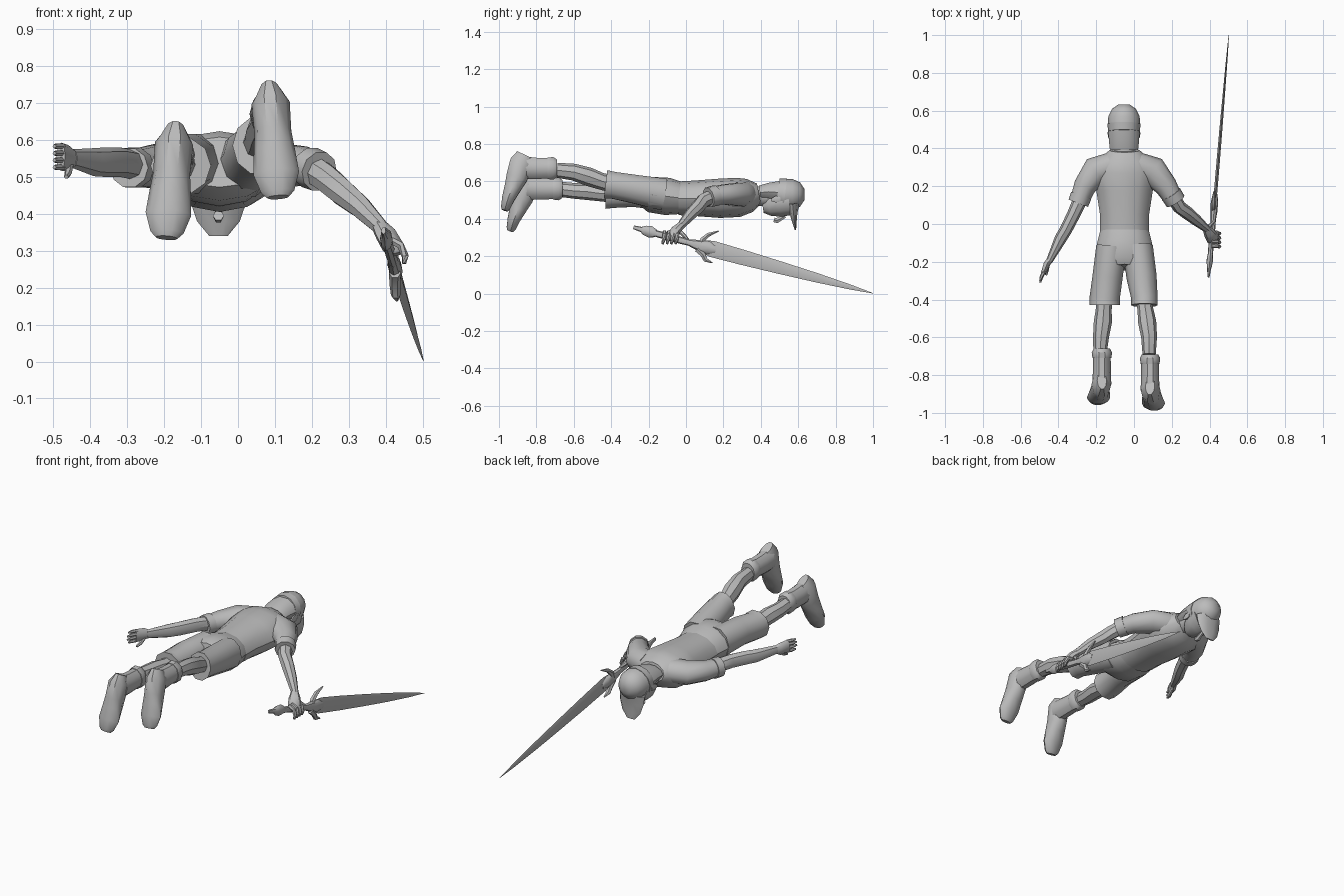
import bpy
import bmesh
import math
from mathutils import Vector

cube = bpy.data.objects.get("Cube")
if cube:
    bpy.data.objects.remove(cube, do_unlink=True)

grey = bpy.data.materials.new("plain grey")
grey.use_nodes = True
tone = (0.5, 0.5, 0.5, 1)
grey.diffuse_color = tone
grey.node_tree.nodes["Principled BSDF"].inputs["Base Color"].default_value = tone

UP = Vector((0, 0, 1))
FORWARD = Vector((0, 1, 0))
SMOOTH_ANGLE = math.radians(40)


def finish(name, bm):
    """Turn a bmesh in hundredths of a unit into a shaded object."""
    bmesh.ops.scale(bm, vec=(0.01, 0.01, 0.01), verts=bm.verts)
    bmesh.ops.recalc_face_normals(bm, faces=bm.faces)
    mesh = bpy.data.meshes.new(name)
    bm.to_mesh(mesh)
    bm.free()
    mesh.materials.append(grey)
    obj = bpy.data.objects.new(name, mesh)
    bpy.context.collection.objects.link(obj)
    bpy.ops.object.select_all(action="DESELECT")
    obj.select_set(True)
    bpy.context.view_layer.objects.active = obj
    bpy.ops.object.shade_smooth_by_angle(angle=SMOOTH_ANGLE)
    return obj


def loft(name, sections, sides=10, up=UP):
    """Skin oval rings given as x, y, z, half width, half height."""
    bm = bmesh.new()
    centres = [Vector(s[:3]) for s in sections]
    rings = []
    last = len(sections) - 1
    for i, (x, y, z, wide, high) in enumerate(sections):
        along = (centres[min(i + 1, last)] - centres[max(i - 1, 0)]).normalized()
        side = along.cross(up).normalized()
        lift = side.cross(along)
        ring = []
        for k in range(sides):
            turn = math.tau * k / sides
            ring.append(bm.verts.new(centres[i] + side * wide * math.cos(turn)
                                     + lift * high * math.sin(turn)))
        rings.append(ring)
    for low, top in zip(rings, rings[1:]):
        for k in range(sides):
            n = (k + 1) % sides
            bm.faces.new((low[k], low[n], top[n], top[k]))
    bm.faces.new(rings[0])
    bm.faces.new(rings[-1])
    return finish(name, bm)


# Shirt and shorts
loft("shirt", [(-5, -4, 51, 13, 9), (-5, 5, 51, 13, 9.5), (-5, 18, 51, 15, 10.5),
               (-5, 28, 51.5, 17, 10.5), (-5, 34, 52.5, 14, 9),
               (-5, 39, 53.5, 8, 5.5)], 12)
loft("shorts_hips", [(-5, -2, 51, 12.5, 8.5), (-5, -10, 52, 14.5, 10),
                     (-5, -19, 53, 15.5, 9.5), (-5, -23, 54, 14, 7)], 12)
loft("shorts_left_leg", [(2, -12, 53, 8, 9), (4, -28, 56, 8, 8),
                         (5.5, -39, 58, 7, 7.5), (5.5, -43, 58.5, 7, 8)])
loft("shorts_right_leg", [(-12, -12, 53, 8, 9), (-14, -28, 54, 8, 8),
                          (-15.5, -39, 53, 8, 7.5), (-15.5, -43, 53, 8.2, 8)])

# Sleeves with cuffs
loft("right_sleeve", [(-12, 31, 53, 7, 7), (-20, 28, 53, 8, 6.5),
                      (-26, 20, 52.5, 6, 5.5), (-29, 12, 52.5, 5, 5)])
loft("right_cuff", [(-28, 15, 52.5, 5.7, 5.7), (-29.5, 11, 52.5, 5.5, 5.5)])
loft("left_sleeve", [(2, 31, 53, 7, 7), (10, 28, 53, 8, 6.5),
                     (17, 20, 53, 6, 5.5), (21, 13, 52, 5, 5)])
loft("left_cuff", [(19.5, 16, 52.5, 5.7, 5.7), (22, 12, 51.5, 5.5, 5.5)])

# Bare arms
loft("right_arm", [(-27, 16, 53, 4, 4), (-32, 5, 54, 3.5, 4), (-36, -3, 54, 3.3, 4),
                   (-39, -8, 54, 3.2, 3.8), (-45, -20, 55, 1.7, 2.5)], 8)
loft("left_arm", [(19, 17, 53, 4, 4), (24, 9, 49.5, 3.6, 4), (28, 6, 46, 3.5, 3.8),
                  (33, 2, 42, 3, 3.2), (39, -3, 36, 1.9, 2.2)], 8)

# Open right hand
loft("right_palm", [(-44.5, -19, 55, 1.6, 2.4), (-46, -21, 55, 1.8, 3.6),
                    (-48, -26, 55.5, 1.3, 3.8)], 8)
for k in range(4):
    z = 52.6 + 1.9 * k
    reach = 5 - abs(k - 1.5)
    loft(f"right_finger_{k + 1}", [(-47.5, -25, z, 0.9, 0.9),
                                   (-49, -26 - reach / 2, z, 0.9, 0.9),
                                   (-49.7, -26.5 - reach, z, 0.5, 0.5)], 6)
loft("right_thumb", [(-45.5, -21, 53.5, 1, 1.2), (-46, -24, 51, 1, 1),
                     (-46.5, -27, 50, 0.6, 0.6)], 6)

# Left hand closed on the grip
loft("left_palm", [(38, -2, 37, 1.9, 2.2), (40, -5, 34.5, 3.2, 2.4),
                   (42, -8, 31, 3.6, 2.2), (42.5, -8.5, 29, 2.5, 1.5)], 8)
for k in range(4):
    y = -11.5 + 2.3 * k
    loft(f"left_finger_{k + 1}", [(41, y, 33, 1.1, 1.1), (44, y, 31.5, 1.1, 1.1),
                                  (45.3, y - 0.5, 28.5, 1, 1),
                                  (45, y - 1, 26.5, 0.6, 0.6)], 6)
loft("left_thumb", [(39.5, -4, 34, 1.2, 1.2), (40, -1, 31, 1.1, 1.1),
                    (42, 1, 29, 0.7, 0.7)], 6)

# Sword, laid along one straight axis from pommel to tip
POMMEL = Vector((39.5, -27, 35.2))
TIP = Vector((50.2, 100, 0.2))


def sword_part(name, rings, sides):
    axis = TIP - POMMEL
    path = [POMMEL + axis * ((y - POMMEL.y) / axis.y) for y, wide, high in rings]
    return loft(name, [(*p, r[1], r[2]) for p, r in zip(path, rings)], sides)


sword_part("sword_pommel", [(-28, 0.6, 1), (-24, 1, 1.4), (-22, 1.4, 2.6),
                            (-19, 1.7, 3.2), (-16, 1.5, 2)], 8)
sword_part("sword_grip", [(-18, 1.3, 1.7), (-8, 1.5, 2), (3, 1.4, 1.7)], 8)
sword_part("sword_collar", [(2, 1.4, 1.8), (7, 1.8, 3), (12, 1.8, 3.6), (16, 1, 2)], 8)
sword_part("sword_blade", [(7, 0.8, 3), (14, 0.9, 4.4), (30, 0.9, 4.1), (50, 0.8, 3.4),
                           (70, 0.6, 2.5), (88, 0.4, 1.3), (100, 0.1, 0.1)], 4)
loft("upper_guard_hook", [(42, 8, 26, 1.6, 2), (42, 9, 29, 1.5, 1.5),
                          (42, 12, 31.5, 1.3, 1.2), (42.5, 17.5, 33.5, 0.4, 0.3)], 6)
loft("lower_guard_hook", [(42.5, 6, 24, 1.6, 2), (42.5, 9, 21, 1.5, 1.6),
                          (42.7, 10.5, 18, 1.3, 1.3), (43, 14, 16.5, 0.4, 0.3)], 6)

# Head, hair and cap
loft("neck", [(-5, 35, 52, 6, 5.5), (-5, 45, 52, 5.5, 5.5)])
loft("face", [(-5.3, 41, 46.5, 3.5, 3.5), (-5.3, 44, 47, 6, 6),
              (-5.3, 49, 49, 7.5, 8.5), (-5.3, 55, 50, 8, 8.5)])
loft("hair", [(-5.3, 39.5, 54, 7.5, 4), (-5.3, 44, 54.5, 8, 5),
              (-5.3, 51, 54, 8.3, 6.8)])
loft("nose", [(-5.3, 47, 39.5, 1.5, 1.5), (-5.3, 48.5, 39, 1.3, 1.6),
              (-5.3, 53, 41.5, 0.8, 1)], 6)
for name, x in (("left_ear", 2.4), ("right_ear", -13)):
    loft(name, [(x, 45.5, 50, 0.6, 0.8), (x, 48, 50.5, 1, 2),
                (x, 50.5, 50.5, 0.6, 1.4)], 6)
loft("cap_band", [(-5.3, 49, 53.5, 8.4, 8), (-5.3, 53, 53, 8.8, 8.7)], 12)
loft("cap_crown", [(-5.3, 51, 53, 8.6, 8.5), (-5.3, 57, 53, 8.3, 8.3),
                   (-5.3, 61, 53, 6.3, 6.5), (-5.3, 63.3, 53, 2.8, 3)], 12)
loft("cap_brim", [(-5.3, 57, 48, 8, 4), (-5.3, 57.5, 43, 7.5, 2.2),
                  (-5.3, 58, 38, 5.8, 1.2), (-5.3, 58.5, 34, 2.5, 0.4)], 10, FORWARD)

# Bare legs
loft("left_leg", [(5, -34, 57.5, 5, 5), (6, -45, 60, 4.2, 4.5), (7, -52, 62.5, 4.8, 5),
                  (8, -60, 65, 4.2, 4.5), (8, -69, 66, 3.5, 4)], 8)
loft("right_leg", [(-15.5, -34, 53, 5, 5), (-16, -45, 53.5, 4.2, 4.2),
                   (-16.5, -52, 54.5, 4.8, 4.5), (-17.5, -60, 55, 4.2, 4.2),
                   (-18, -69, 56, 3.5, 4)], 8)


# Boots, whose toes hang down and splay outward
def boot(side, x, y, z, splay):
    loft(f"{side}_boot_cuff", [(x, y + 22, z - 7, 4.3, 5), (x, y + 20, z - 7, 5.4, 6.4),
                               (x, y + 17, z - 7, 5, 6)])
    loft(f"{side}_boot_shaft", [(x, y + 20, z - 7, 4.6, 5.6), (x, y + 10, z - 7, 4.8, 6),
                                (x, y + 3, z - 6.5, 5, 6.5)])
    shape = [(0, 5, 2.5, 5), (4, 3, 5.2, 6.5), (12, 0.5, 5, 6), (17, -1.5, 5.6, 4.8),
             (23, -4, 6.2, 3.6), (28, -5.5, 4.5, 2.6), (29.5, -6, 3, 1.8)]
    loft(f"{side}_boot_foot", [(x + splay * drop / 10, y + back, z - drop, wide, deep)
                               for drop, back, wide, deep in shape], 10, FORWARD)


boot("left", 8.5, -91, 74, 0.8)
boot("right", -17, -88, 63, -0.8)
